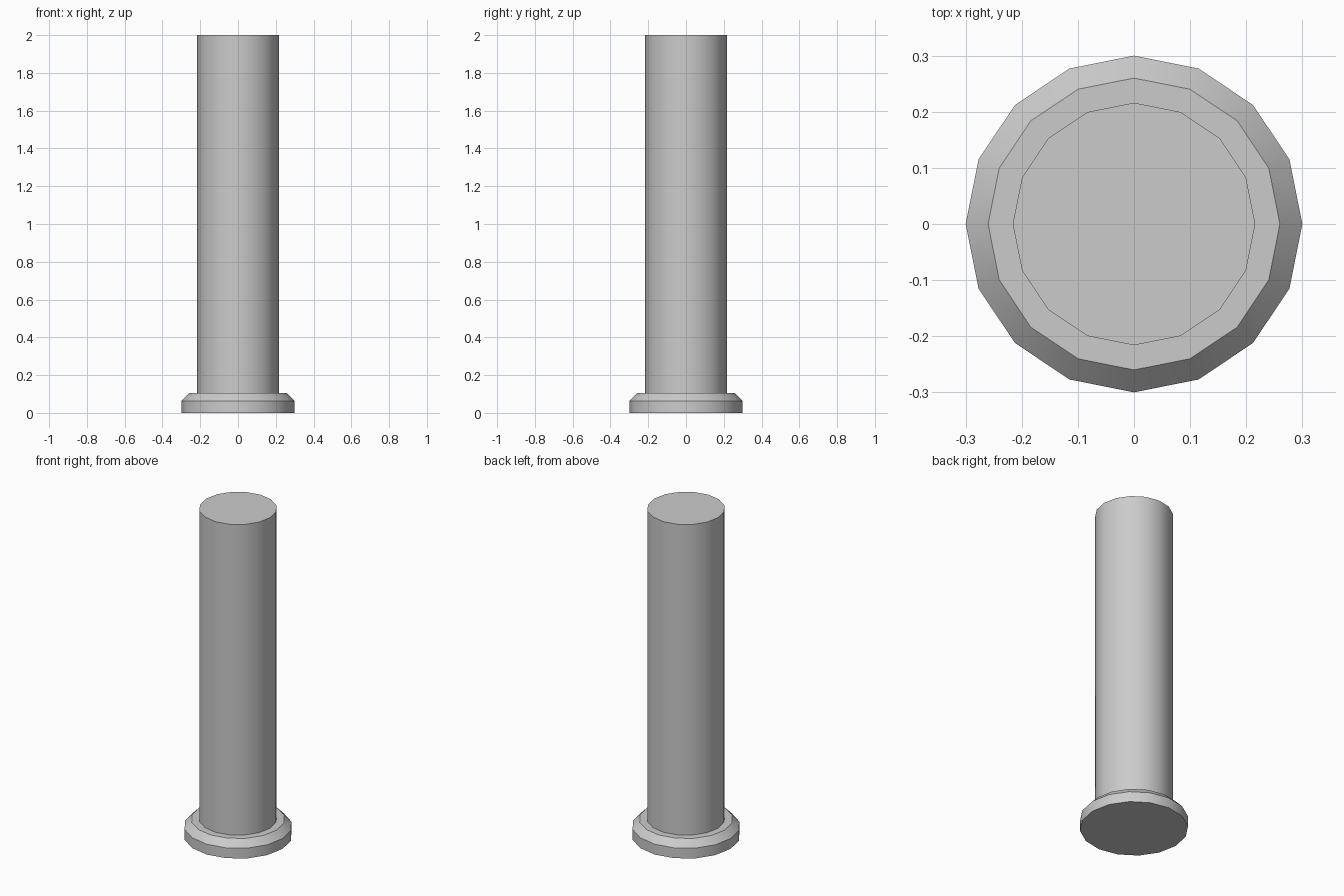
import bpy, bmesh
from math import cos, sin, pi, radians

if "Cube" in bpy.data.objects:
    bpy.data.objects.remove(bpy.data.objects["Cube"])

SIDES = 16


def lathe(name, profile):
    """Closed solid turned around z from (radius, height) points."""
    bm = bmesh.new()
    rings = [[bm.verts.new((r * cos(2 * pi * i / SIDES), r * sin(2 * pi * i / SIDES), z))
              for i in range(SIDES)] for r, z in profile]
    for low, high in zip(rings, rings[1:]):
        for i in range(SIDES):
            j = (i + 1) % SIDES
            bm.faces.new((low[i], low[j], high[j], high[i]))
    bm.faces.new(rings[0][::-1])
    bm.faces.new(rings[-1])
    mesh = bpy.data.meshes.new(name)
    bm.to_mesh(mesh)
    bm.free()
    obj = bpy.data.objects.new(name, mesh)
    bpy.context.collection.objects.link(obj)
    bpy.context.view_layer.objects.active = obj
    bpy.ops.object.select_all(action='DESELECT')
    obj.select_set(True)
    bpy.ops.object.shade_smooth_by_angle(angle=radians(30))
    return obj


# Chamfered foot and straight shaft, one continuous turned surface
lathe("pillar", [(0.30, 0), (0.30, 0.063), (0.26, 0.104), (0.216, 0.104), (0.216, 2.0)])
